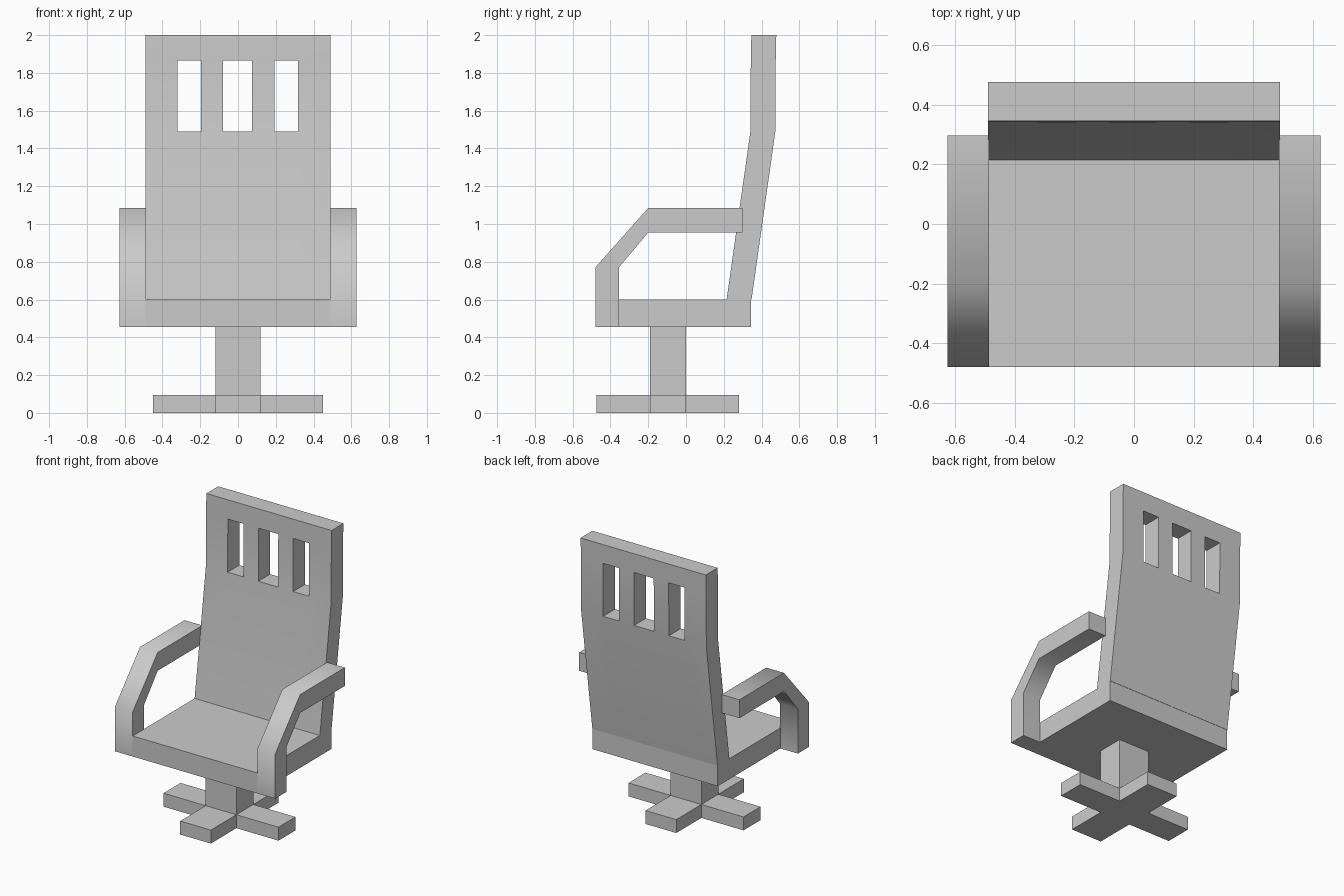
import bpy, bmesh, math

if "Cube" in bpy.data.objects:
    bpy.data.objects.remove(bpy.data.objects["Cube"])


def finish(name, bm):
    bmesh.ops.recalc_face_normals(bm, faces=bm.faces)
    mesh = bpy.data.meshes.new(name)
    bm.to_mesh(mesh)
    bm.free()
    obj = bpy.data.objects.new(name, mesh)
    bpy.context.collection.objects.link(obj)
    return obj


def smooth(obj):
    bpy.ops.object.select_all(action='DESELECT')
    obj.select_set(True)
    bpy.context.view_layer.objects.active = obj
    bpy.ops.object.shade_smooth_by_angle(angle=math.radians(60))


def thicken(bm, vec):
    res = bmesh.ops.extrude_face_region(bm, geom=bm.faces[:], use_keep_orig=True)
    verts = [g for g in res['geom'] if isinstance(g, bmesh.types.BMVert)]
    bmesh.ops.translate(bm, verts=verts, vec=vec)


def prism(name, outline, z0, z1):
    bm = bmesh.new()
    bm.faces.new([bm.verts.new((x, y, z0)) for x, y in outline])
    thicken(bm, (0, 0, z1 - z0))
    return finish(name, bm)


def rect(x, y0, y1):
    return [(-x, y0), (x, y0), (x, y1), (-x, y1)]


# Star base: a flat four-armed cross
w, r, y0, y1, f, b = 0.12, 0.45, -0.19, 0.0, -0.475, 0.28
prism("base_cross", [(-w, f), (w, f), (w, y0), (r, y0), (r, y1), (w, y1),
                     (w, b), (-w, b), (-w, y1), (-r, y1), (-r, y0), (-w, y0)], 0, 0.095)

# Post and seat
prism("post", rect(w, y0, y1), 0.095, 0.455)
prism("seat", rect(0.49, -0.48, 0.345), 0.455, 0.6)

# Backrest: bent sheet with three window openings, thickened backwards
xs = [-0.49, -0.32, -0.197, -0.08, 0.075, 0.192, 0.317, 0.49]
rows = [(0.215, 0.6), (0.341, 1.49), (0.343, 1.865), (0.346, 2.0)]
bm = bmesh.new()
grid = [[bm.verts.new((x, y, z)) for x in xs] for y, z in rows]
for j in range(len(rows) - 1):
    for i in range(len(xs) - 1):
        if j == 1 and i % 2 == 1:
            continue
        bm.faces.new((grid[j][i], grid[j][i + 1], grid[j + 1][i + 1], grid[j + 1][i]))
thicken(bm, (0, 0.132, 0))
smooth(finish("backrest", bm))

# Armrests: bent side profile, one per side
profile = [(-0.48, 0.455), (-0.355, 0.455), (-0.355, 0.77), (-0.2, 0.955),
           (0.298, 0.955), (0.298, 1.085), (-0.2, 1.085), (-0.48, 0.77)]
for side, name in ((-1, "armrest_left"), (1, "armrest_right")):
    bm = bmesh.new()
    v = [bm.verts.new((side * 0.488, y, z)) for y, z in profile]
    for loop in ((0, 1, 2, 7), (7, 2, 3, 6), (6, 3, 4, 5)):
        bm.faces.new([v[k] for k in loop])
    thicken(bm, (side * 0.139, 0, 0))
    smooth(finish(name, bm))
